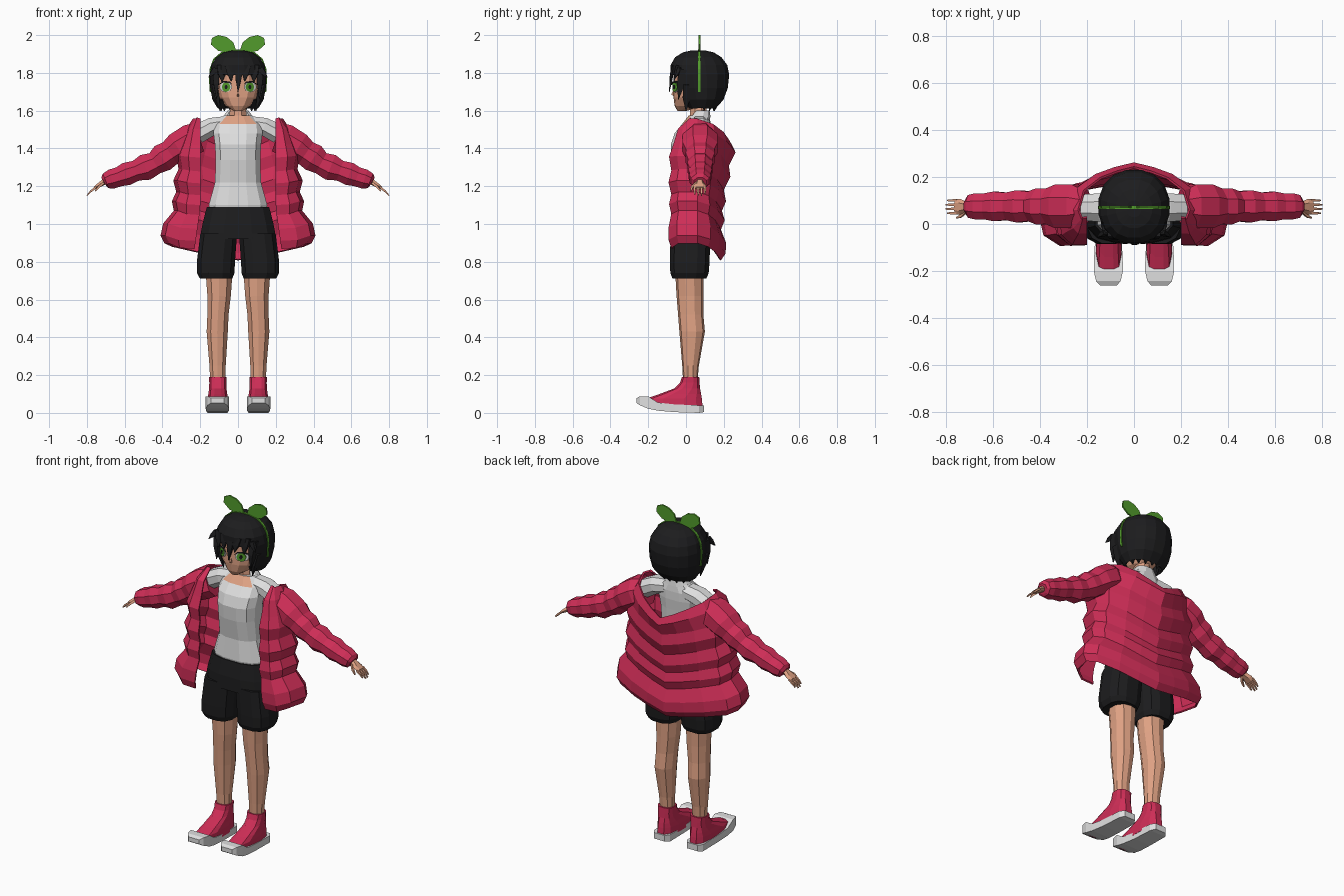
import bpy, bmesh, math
from mathutils import Vector


def material(name, rgb):
    m = bpy.data.materials.new(name)
    m.diffuse_color = (*rgb, 1)
    return m


RED = material("crimson", (0.62, 0.027, 0.095))
WHITE = material("white", (0.74, 0.74, 0.74))
BLACK = material("black", (0.012, 0.012, 0.013))
SKIN = material("skin", (0.74, 0.36, 0.23))
GREEN = material("green", (0.085, 0.33, 0.025))
SIDES = ((1, "left"), (-1, "right"))


def loft(name, rings, mat, closed=True, caps=True, drop=None, rule=None, mat2=None, thick=0):
    """Bridge rings of points; drop(c) deletes faces, rule(c) recolours them."""
    bm = bmesh.new()
    vs = [[bm.verts.new(p) for p in r] for r in rings]
    n = len(rings[0])
    for a, b in zip(vs, vs[1:]):
        for i in range(n if closed else n - 1):
            j = (i + 1) % n
            bm.faces.new((a[i], a[j], b[j], b[i]))
    if caps:
        bm.faces.new(vs[0])
        bm.faces.new(vs[-1][::-1])
    bmesh.ops.recalc_face_normals(bm, faces=bm.faces)
    if drop:
        dead = [f for f in bm.faces if drop(f.calc_center_median())]
        bmesh.ops.delete(bm, geom=dead, context='FACES')
    if rule:
        for f in bm.faces:
            f.material_index = int(rule(f.calc_center_median()))
    me = bpy.data.meshes.new(name)
    bm.to_mesh(me)
    bm.free()
    me.materials.append(mat)
    if mat2:
        me.materials.append(mat2)
    ob = bpy.data.objects.new(name, me)
    bpy.context.collection.objects.link(ob)
    if thick:
        mod = ob.modifiers.new("thickness", 'SOLIDIFY')
        mod.thickness, mod.offset = thick, 0
    return ob


def ring(z, hx, yf, yb, cx=0, n=12, p=0.9):
    """Horizontal rounded ring from its half width and front and back y."""
    pts, k = [], math.cos(math.pi / n)
    for i in range(n):
        a = (i + 0.5) / n * math.tau
        c, s = [math.copysign(min(1, abs(v) / k) ** p, v) for v in (math.cos(a), math.sin(a))]
        pts.append((cx + hx * c, (yf + yb) / 2 + (yb - yf) / 2 * s, z))
    return pts


def tube(name, stations, mat, n=8, **kw):
    """Tube through (x, y, z, radius in xz, radius in y) stations."""
    P = [Vector(s[:3]) for s in stations]
    rings = []
    for i, s in enumerate(stations):
        d = (P[min(i + 1, len(P) - 1)] - P[max(i - 1, 0)]).normalized()
        u = d.cross(Vector((0, 1, 0))).normalized()
        v = u.cross(d)
        rings.append([P[i] + u * s[3] * math.cos(a) + v * s[4] * math.sin(a)
                      for a in ((k + 0.5) / n * math.tau for k in range(n))])
    return loft(name, rings, mat, **kw)


def plate(name, pts, yfun, thick, mat):
    """Thin plate from (x, z) outline following a depth function."""
    return loft(name, [[(x, yfun(x) + d, z) for x, z in pts] for d in (-thick / 2, thick / 2)], mat)


# Legs and shoes
for s, side in SIDES:
    loft("leg_" + side, [ring(z, h, f, b, s * c, 10, 1) for z, c, h, f, b in (
        (0.16, .107, .04, -.015, .06), (0.25, .108, .043, -.02, .068), (0.43, .11, .056, -.035, .1),
        (0.52, .106, .056, -.042, .092), (0.62, .1, .062, -.05, .092), (0.8, .1, .075, -.06, .095))], SKIN)
    loft("shoe_upper_" + side, [ring(z, h, f, b, s * .107, 12, 0.75) for z, h, f, b in (
        (0.03, .055, -.225, .088), (0.075, .054, -.215, .084), (0.1, .05, -.14, .08),
        (0.13, .046, -.06, .074), (0.16, .045, -.032, .072), (0.19, .047, -.022, .07))], RED)
    loft("shoe_sole_" + side, [[(s * (.109 + k * w), y, z) for k, z in ((-1, a), (1, a), (1, b), (-1, b))]
         for y, w, a, b in ((.095, .035, .004, .04), (.07, .053, 0, .04), (-.06, .056, .004, .045),
                            (-.15, .061, .012, .055), (-.2, .062, .022, .088),
                            (-.243, .052, .04, .088), (-.262, .035, .052, .078))], WHITE)

# Shorts: hips and two wide legs
loft("shorts_hips", [ring(*r, p=0.75) for r in (
    (1.09, .165, -.065, .118), (1.0, .188, -.08, .125), (0.92, .203, -.083, .13))], BLACK)
for s, side in SIDES:
    loft("shorts_leg_" + side, [ring(z, h, f, b, s * c, 12, 0.75) for z, c, h, f, b in (
        (0.95, .102, .097, -.082, .128), (0.8, .117, .101, -.085, .125),
        (0.74, .118, .099, -.083, .12), (0.712, .116, .086, -.072, .108))], BLACK)

# Shirt with bare neckline, and short sleeves
loft("shirt", [ring(*r, p=0.8) for r in (
    (1.05, .15, -.05, .11), (1.1, .155, -.062, .115), (1.22, .122, -.055, .11), (1.34, .118, -.075, .12),
    (1.42, .122, -.08, .125), (1.48, .13, -.06, .13), (1.53, .125, -.02, .13), (1.575, .075, .015, .125))],
    WHITE, rule=lambda c: c.z > 1.535 and c.y < .03 and abs(c.x) < .085, mat2=SKIN)
loft("shirt_collar", [ring(1.565, .082, .01, .13), ring(1.6, .055, .045, .125)], WHITE,
     caps=False, drop=lambda c: c.y < .04)
loft("neck", [ring(z, h, f, b, 0, 8, 1) for z, h, f, b in (
    (1.5, .06, 0, .12), (1.57, .045, .02, .11), (1.66, .04, .025, .105))], SKIN)
for s, side in SIDES:
    tube("shirt_sleeve_" + side, [(s * x, .07, z, a, b) for x, z, a, b in (
        (.06, 1.53, .045, .06), (.14, 1.515, .052, .065), (.215, 1.475, .055, .06))], WHITE)

# Open puffer jacket: quilted levels of (z, half width, front y, back y, back drop)
jacket = []
for z, w, f, b, d in ((1.555, .235, .03, .24, .14), (1.5, .27, -.035, .257, .12), (1.42, .3, -.06, .222, .11),
                      (1.36, .322, -.082, .23, .11), (1.29, .31, -.07, .195, .11), (1.23, .338, -.085, .207, .11),
                      (1.17, .322, -.07, .185, .1), (1.12, .345, -.082, .2, .1), (1.07, .335, -.07, .18, .1),
                      (1.0, .392, -.085, .207, .1), (.94, .405, -.085, .205, .095), (.9, .385, -.07, .18, .09)):
    o = .2 + .03 * max(0, (1.1 - z) / .2)
    fz = z - .03 * (1.555 - z) / .655
    y = lambda t: .06 + (b - .06) * t
    half = [(o, f, fz), ((o + w) / 2, f - .003, fz + .005), (w * .94, f * .6 + .005, z), (w, .06, z),
            (w * .9, y(.45), z - d * .2), (w * .6, y(.75), z - d * .5), (w * .3, y(.9), z - d * .78),
            (0, b, z - d)]
    jacket.append(half + [(-p[0], p[1], p[2]) for p in half[-2::-1]])
loft("jacket_body", jacket, RED, closed=False, caps=False, thick=.01)

# Quilted sleeves and hands
for s, side in SIDES:
    tube("jacket_sleeve_" + side, [(s * x, .075, z, a, b) for x, z, a, b in (
        (.205, 1.46, .085, .075), (.25, 1.445, .092, .1), (.32, 1.405, .086, .1), (.36, 1.375, .074, .082),
        (.4, 1.35, .081, .083), (.44, 1.322, .065, .068), (.49, 1.3, .076, .074), (.54, 1.282, .059, .063),
        (.59, 1.265, .066, .068), (.63, 1.25, .056, .06), (.67, 1.238, .056, .06), (.7, 1.228, .045, .052),
        (.71, 1.222, .03, .035))], RED)
    tube("hand_" + side, [(s * x, .073, z, a, b) for x, z, a, b in (
        (.67, 1.238, .02, .022), (.71, 1.222, .018, .02), (.74, 1.203, .013, .034), (.76, 1.19, .009, .032))],
        SKIN, n=6)
    for i in range(4):
        y = .046 + .018 * i
        e = .004 * (i in (0, 3))
        tube(f"finger_{i}_{side}", [(s * .752, y, 1.195, .008, .008), (s * (.78 - e), y, 1.172 + e, .007, .007),
                                    (s * (.8 - 2 * e), y, 1.15 + 2 * e, .004, .004)], SKIN, n=4)
    tube("thumb_" + side, [(s * .715, .055, 1.215, .009, .01), (s * .738, .032, 1.195, .008, .008),
                           (s * .755, .026, 1.175, .004, .004)], SKIN, n=4)

# Head
loft("head", [ring(*r, n=14) for r in (
    (1.598, .022, -.045, .0), (1.625, .065, -.06, .1), (1.67, .1, -.066, .14), (1.72, .117, -.066, .17),
    (1.8, .12, -.066, .185), (1.86, .1, -.04, .16))], SKIN)
tube("nose", [(0, -.064, 1.708, .004, .003), (0, -.072, 1.686, .008, .008), (0, -.062, 1.676, .006, .003)], SKIN, n=4)


def face_y(x):
    return .055 - .125 * math.sqrt(max(0, 1 - (x / .128) ** 2)) - .003


# Eyes in layers
for s, side in SIDES:
    def outline(cx, cz, w, h, k=8):
        return [(s * (cx + w * math.cos(i / k * math.tau)), cz + h * math.sin(i / k * math.tau)) for i in range(k)]
    plate("eye_white_" + side, outline(.064, 1.725, .034, .028), face_y, .006, WHITE)
    plate("iris_" + side, outline(.063, 1.725, .023, .026), lambda x: face_y(x) - .004, .004, GREEN)
    plate("pupil_" + side, outline(.063, 1.725, .008, .012, 6), lambda x: face_y(x) - .007, .003, BLACK)
    plate("lash_" + side, [(s * x, z) for x, z in ((.026, 1.735), (.045, 1.755), (.08, 1.757), (.106, 1.735),
                           (.1, 1.738), (.078, 1.748), (.047, 1.747))], lambda x: face_y(x) - .006, .004, BLACK)

# Hair cap, open over the face
loft("hair_cap", [ring(*r, n=16) for r in (
    (1.615, .105, .01, .155), (1.66, .132, -.03, .195), (1.72, .143, -.06, .217), (1.79, .146, -.078, .225),
    (1.84, .137, -.078, .215), (1.88, .112, -.055, .185), (1.905, .075, -.015, .145), (1.915, .03, .03, .1))],
    BLACK, drop=lambda c: c.z < 1.78 and c.y < .0 or c.z < 1.62, thick=.008)


def strand(name, base, tip, w, t=.012):
    mid = [(a * .5 + b * .5) for a, b in zip(base, tip)]
    tube(name, [(*base, w, t), (*mid, w * .75, t), (*tip, .002, .002)], BLACK, n=4)


# Fringe, side locks and flicks
strand("fringe_centre", (.005, -.07, 1.84), (0, -.088, 1.7), .03)
for s, side in SIDES:
    strand("fringe_inner_" + side, (s * .045, -.065, 1.84), (s * .035, -.084, 1.755), .034)
    strand("fringe_outer_" + side, (s * .085, -.045, 1.84), (s * .085, -.065, 1.75), .038)
    strand("temple_lock_" + side, (s * .118, -.015, 1.82), (s * .113, -.04, 1.66), .026, .03)
    strand("long_lock_" + side, (s * .125, .005, 1.74), (s * .095, .0, 1.598), .022, .028)
    strand("flick_" + side, (s * .118, -.035, 1.82), (s * .155, -.055, 1.775), .022)
for i in range(7):
    a = math.pi * (i + .5) / 7
    strand(f"nape_lock_{i}", (.105 * math.cos(a), .08 + .085 * math.sin(a), 1.65),
           (.09 * math.cos(a), .08 + .07 * math.sin(a), 1.598), .026)

# Headband with two leaf-shaped bow ends
band = ((.146, 1.7), (.15, 1.76), (.147, 1.82), (.128, 1.872), (.086, 1.908), (0, 1.921))
band += tuple((-x, z) for x, z in band[-2::-1])
tube("headband", [(x, .07, z, .005, .009) for x, z in band], GREEN, n=4)
for s, side in SIDES:
    plate("bow_leaf_" + side, [(s * x, z) for x, z in (
        (.006, 1.908), (.025, 1.962), (.06, 1.99), (.105, 2.0), (.138, 1.985), (.143, 1.95), (.105, 1.917),
        (.05, 1.906))], lambda x: .072, .009, GREEN)
